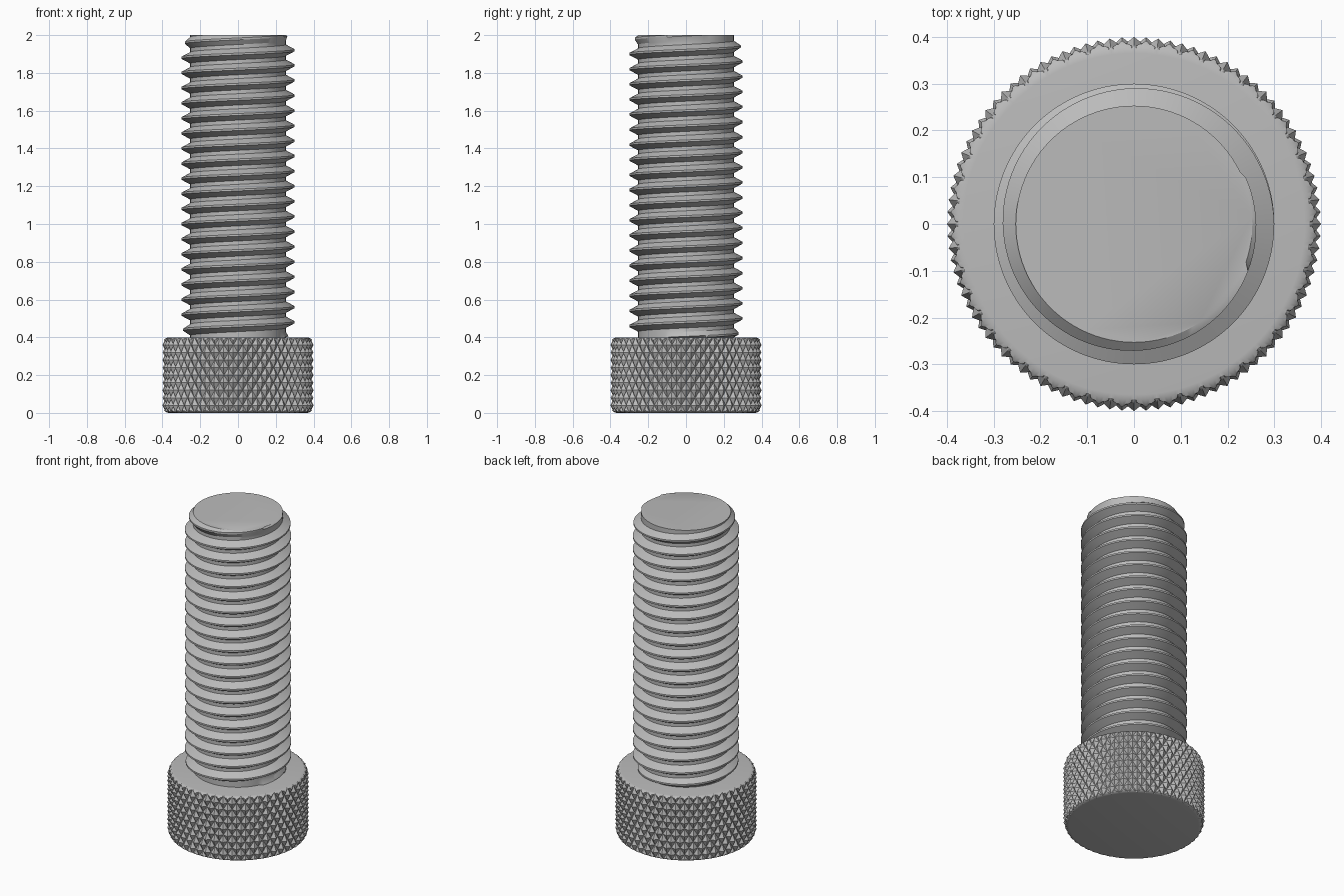
import bpy, bmesh
from math import pi, cos, sin, sqrt

cube = bpy.data.objects.get("Cube")
if cube:
    bpy.data.objects.remove(cube, do_unlink=True)

GREY = (0.5, 0.5, 0.5, 1)
steel = bpy.data.materials.new("grey steel")
steel.use_nodes = True
steel.diffuse_color = GREY
steel.node_tree.nodes["Principled BSDF"].inputs["Base Color"].default_value = GREY


def clamp(x, low, high):
    return max(low, min(high, x))


def finish(bm, name, angle):
    """Weld seams, cap the open ends and turn the mesh into a shaded object."""
    bmesh.ops.remove_doubles(bm, verts=bm.verts, dist=1e-5)
    bmesh.ops.holes_fill(bm, edges=[e for e in bm.edges if e.is_boundary], sides=0)
    bmesh.ops.recalc_face_normals(bm, faces=bm.faces)
    mesh = bpy.data.meshes.new(name)
    bm.to_mesh(mesh)
    bm.free()
    mesh.materials.append(steel)
    obj = bpy.data.objects.new(name, mesh)
    bpy.context.collection.objects.link(obj)
    bpy.ops.object.select_all(action='DESELECT')
    obj.select_set(True)
    bpy.context.view_layer.objects.active = obj
    bpy.ops.object.shade_smooth_by_angle(angle=angle)


# Knurled head: a rounded cylinder cut by two crossing families of V grooves
HEAD_R, HEAD_H, FILLET, GROOVE = 0.4, 0.4, 0.035, 0.02
CELLS_ROUND, CELLS_HIGH, FINE = 96, 10, 6
CELL_H = HEAD_H / CELLS_HIGH


def head_radius(a, b):
    """Radius at cell coordinates a (around) and b (up)."""
    u, v = (a + b) / 2, (a - b) / 2
    ridge = 2 * min(abs(u - round(u)), abs(v - round(v)))
    knurl = HEAD_R - GROOVE * (1 - ridge)
    z = b * CELL_H
    rim = max(0, FILLET - min(z, HEAD_H - z))
    rounded = HEAD_R - FILLET + sqrt(max(0, FILLET ** 2 - rim ** 2))
    return min(knurl, rounded)


levels = [j / FINE for j in range(CELLS_HIGH * FINE + 1)]
levels = sorted(levels + [0.04, CELLS_HIGH - 0.04])
bm = bmesh.new()
columns = []
for i in range(CELLS_ROUND * FINE):
    a = i / FINE
    t = 2 * pi * a / CELLS_ROUND
    columns.append([bm.verts.new((head_radius(a, b) * cos(t), head_radius(a, b) * sin(t),
                                  b * CELL_H)) for b in levels])
for i, left in enumerate(columns):
    right = columns[(i + 1) % len(columns)]
    for j in range(len(levels) - 1):
        p, q, r, s = left[j], right[j], right[j + 1], left[j + 1]
        cell_row = int((levels[j] + levels[j + 1]) / 2)
        # Split each quad along the groove direction
        if (i // FINE + cell_row) % 2 == 0:
            bm.faces.new((p, q, r))
            bm.faces.new((p, r, s))
        else:
            bm.faces.new((p, q, s))
            bm.faces.new((q, r, s))
finish(bm, "knurled_head", 0.5)

# Threaded shank: right-handed helix whose crest fades out at both ends
ROOT, CREST, PITCH, TOP, SEGMENTS = 0.253, 0.3, 0.08, 2.0, 96
PROFILE = [(-0.03, 0), (-0.005, 1), (0.005, 1), (0.03, 0)]
TURNS = round((TOP - HEAD_H) / PITCH)


def thread_point(angle, turn, offset, height):
    t = turn + angle / (2 * pi)
    fade = min(clamp(t + 0.3, 0, 1), clamp((TURNS + 0.22 - t) / 1.22, 0, 1))
    z = HEAD_H + PITCH * t + offset
    r = ROOT + (CREST - ROOT) * fade * height
    if z > TOP or z < HEAD_H:
        r, z = ROOT, clamp(z, HEAD_H, TOP)
    return (r * cos(angle), r * sin(angle), z)


bm = bmesh.new()
columns = []
for i in range(SEGMENTS + 1):
    angle = 2 * pi * i / SEGMENTS
    columns.append([bm.verts.new(thread_point(angle, k, dz, h))
                    for k in range(-2, TURNS + 2) for dz, h in PROFILE])
for left, right in zip(columns, columns[1:]):
    for j in range(len(left) - 1):
        bm.faces.new((left[j], right[j], right[j + 1], left[j + 1]))
finish(bm, "threaded_shank", 0.5)
